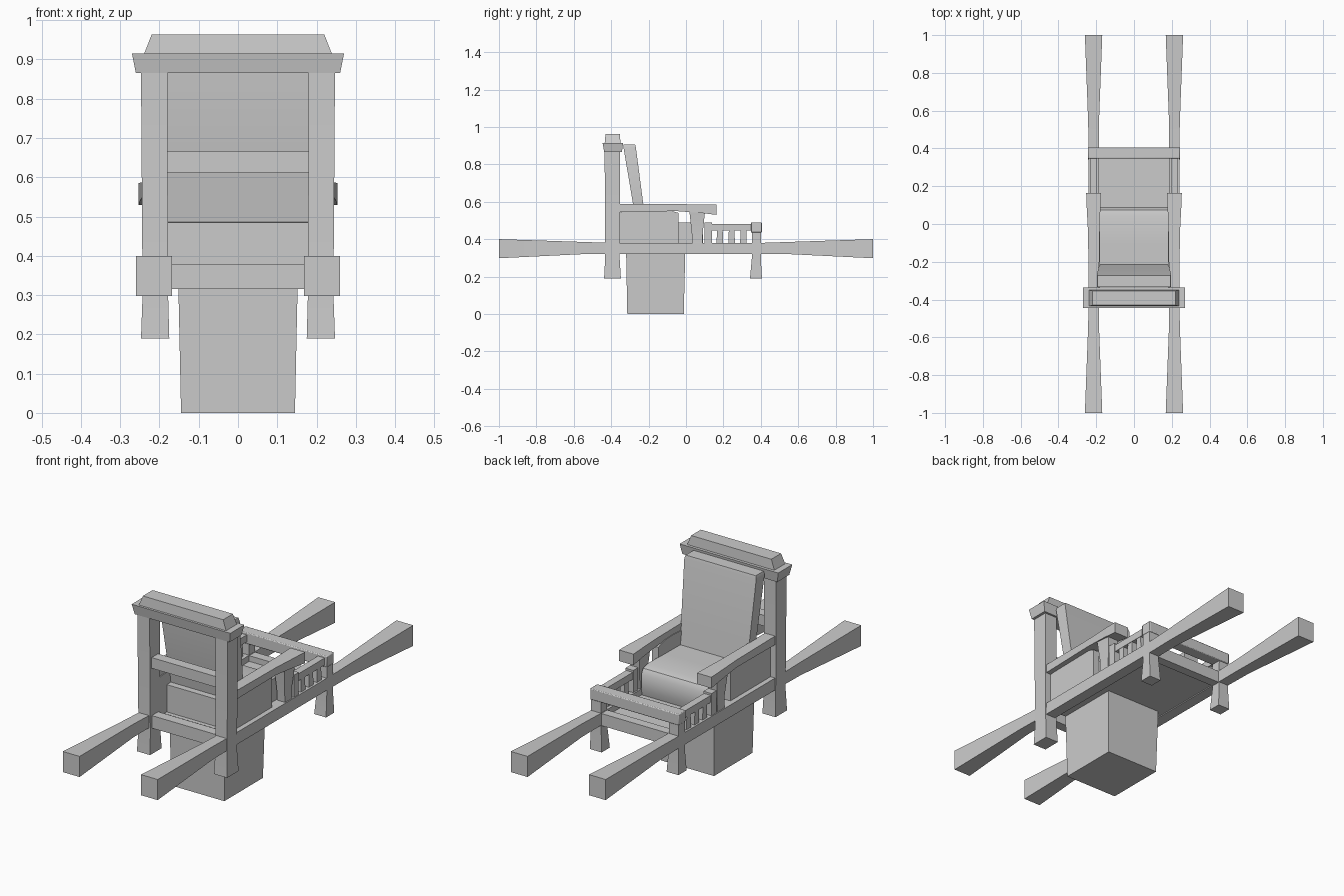
import bpy, bmesh

if "Cube" in bpy.data.objects:
    bpy.data.objects.remove(bpy.data.objects["Cube"])

def finish(name, bm, bevel=0.0, angle=0.7):
    bmesh.ops.recalc_face_normals(bm, faces=bm.faces)
    me = bpy.data.meshes.new(name)
    bm.to_mesh(me)
    bm.free()
    ob = bpy.data.objects.new(name, me)
    bpy.context.collection.objects.link(ob)
    bpy.context.view_layer.objects.active = ob
    ob.select_set(True)
    bpy.ops.object.shade_smooth_by_angle(angle=angle)
    ob.select_set(False)
    if bevel:
        m = ob.modifiers.new("bevel", 'BEVEL')
        m.width, m.segments = bevel, 2
    return ob

def loft(name, axis, stations, bevel=0.0, mirror=False):
    """Boxy loft: each station is (position, a0, a1, b0, b1) across the other two axes."""
    bm = bmesh.new()
    rings = []
    for p, a0, a1, b0, b1 in stations:
        ring = []
        for a, b in ((a0, b0), (a1, b0), (a1, b1), (a0, b1)):
            co = {'X': (p, a, b), 'Y': (a, p, b), 'Z': (a, b, p)}[axis]
            ring.append(bm.verts.new(co))
        rings.append(ring)
    for r, s in zip(rings, rings[1:]):
        for i in range(4):
            j = (i + 1) % 4
            bm.faces.new((r[i], r[j], s[j], s[i]))
    bm.faces.new(rings[0])
    bm.faces.new(rings[-1])
    ob = finish(name, bm, bevel)
    if mirror:
        ob.modifiers.new("mirror", 'MIRROR')
    return ob

def box(name, x0, x1, y0, y1, z0, z1, bevel=0.0, mirror=False):
    return loft(name, 'Z', [(z0, x0, x1, y0, y1), (z1, x0, x1, y0, y1)], bevel, mirror)

def extrude_x(name, profile, x0, x1, bevel=0.0, mirror=False):
    """Side (y, z) profile extruded along x."""
    bm = bmesh.new()
    f = bm.faces.new([bm.verts.new((x0, y, z)) for y, z in profile])
    r = bmesh.ops.extrude_face_region(bm, geom=[f])
    for v in r['geom']:
        if isinstance(v, bmesh.types.BMVert):
            v.co.x = x1
    ob = finish(name, bm, bevel)
    if mirror:
        ob.modifiers.new("mirror", 'MIRROR')
    return ob

# carrying poles, flared at the handles
loft("carrying_pole", 'Y', [
    (-1.0, .168, .26, .298, .40), (-.55, .185, .243, .32, .385),
    (-.40, .185, .24, .32, .38), (.40, .185, .24, .32, .38),
    (.55, .185, .243, .32, .385), (1.0, .168, .26, .298, .40)], mirror=True)

# tall posts and short legs
loft("tall_post", 'Z', [(.19, .175, .247, -.438, -.348), (.30, .178, .243, -.432, -.355),
                        (.87, .18, .247, -.435, -.353)], mirror=True)
loft("short_leg", 'Z', [(.19, .178, .243, .342, .406), (.30, .185, .24, .352, .40),
                        (.44, .187, .24, .352, .40)], mirror=True)

# crest on top of the tall posts
loft("crest_rail", 'Z', [(.865, -.26, .26, -.437, -.343), (.915, -.27, .27, -.446, -.336)])
loft("crest_cap", 'Z', [(.912, -.24, .24, -.435, -.35), (.963, -.22, .22, -.43, -.354)])

# cross bars
box("upper_cross_bar", -.185, .185, -.42, -.37, .612, .665)
box("lower_cross_bar", -.19, .19, -.42, -.37, .316, .378)
box("foot_cross_bar", -.19, .19, .352, .398, .318, .378)

# floor, lower box and seat
box("floor_board", -.187, .187, -.32, .355, .325, .35)
loft("lower_box", 'Z', [(0, -.145, .145, -.314, -.012), (.33, -.152, .152, -.32, -.004)])
extrude_x("seat", [(-.30, .34), (.08, .34), (.09, .38), (.09, .455), (.075, .48),
                   (.04, .49), (-.10, .488), (-.30, .485)], -.182, .182)

# leaning backrest
loft("backrest", 'Z', [(.36, -.182, .182, -.25, -.195), (.585, -.187, .187, -.283, -.228),
                       (.89, -.197, .197, -.334, -.268), (.905, -.192, .192, -.333, -.272)])

# side panels, arms and arm posts
extrude_x("side_panel", [(-.355, .35), (-.04, .35), (-.04, .54), (-.09, .555),
                         (-.16, .558), (-.355, .543)], .18, .215, mirror=True)
loft("armrest", 'Y', [(-.36, .185, .24, .545, .588), (-.05, .183, .243, .55, .587),
                      (.08, .178, .25, .54, .586), (.163, .174, .253, .53, .585)], mirror=True)
loft("arm_post", 'Z', [(.37, .19, .235, .035, .088), (.44, .191, .233, .03, .09),
                       (.55, .184, .242, .018, .102)], mirror=True)

# front rail and side railings with balusters
box("front_rail", -.243, .243, .347, .405, .435, .49, .004)
box("side_rail", .195, .232, .10, .36, .445, .48, mirror=True)
box("rail_post", .192, .236, .10, .138, .37, .49, mirror=True)
for i in range(3):
    y = .181 + i * .063
    loft(f"baluster_{i + 1}", 'Z', [(.37, .2, .23, y - .018, y + .018),
                                    (.45, .2, .23, y - .015, y + .015)], mirror=True)
